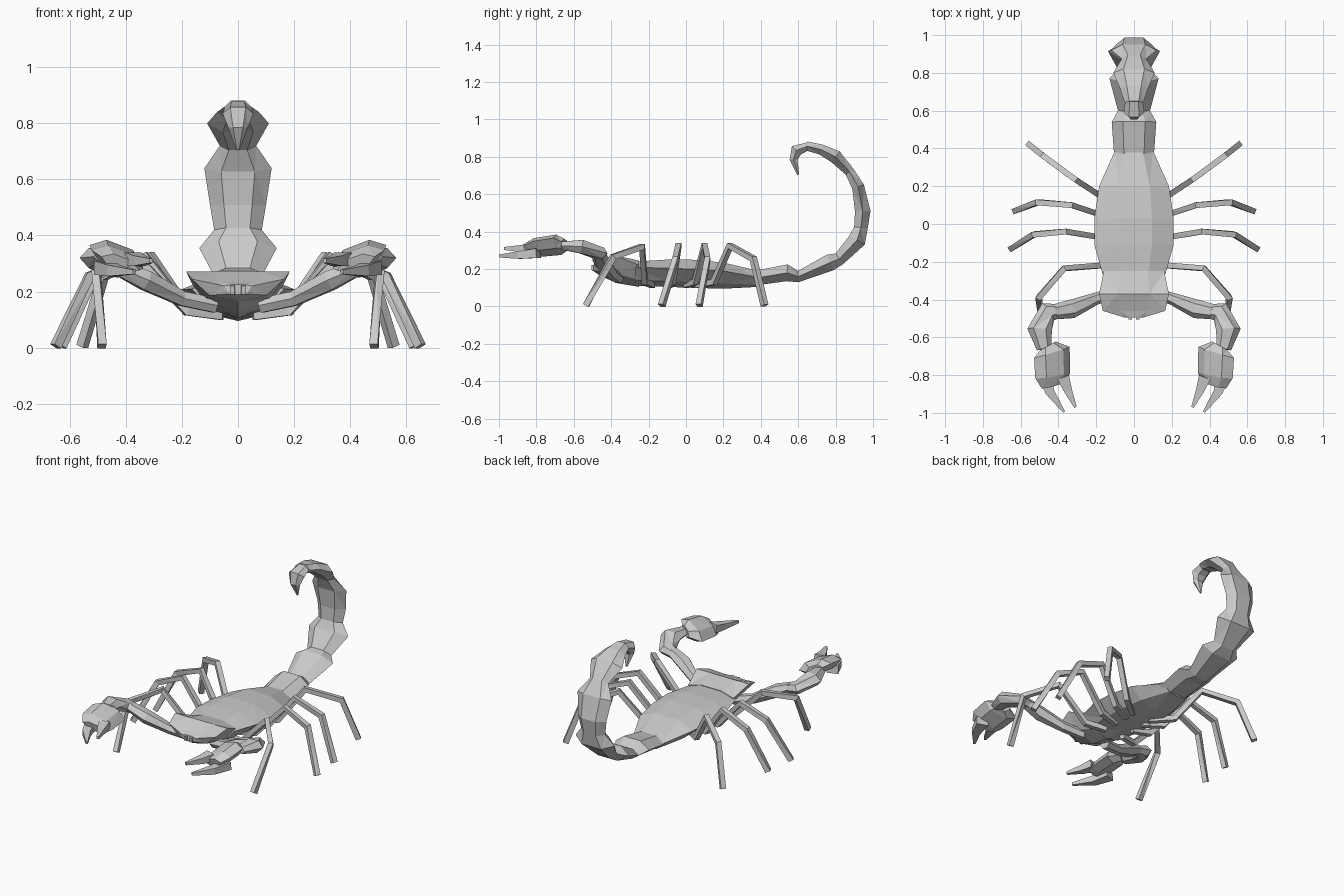
import bpy, bmesh, math
from mathutils import Vector

grey = bpy.data.materials.new("shell grey")
grey.diffuse_color = (0.6, 0.6, 0.6, 1)


def skin(name, rings):
    """Bridge equal-sized rings of points into a closed flat-shaded solid."""
    bm = bmesh.new()
    loops = [[bm.verts.new(p) for p in ring] for ring in rings]
    n = len(loops[0])
    for a, b in zip(loops, loops[1:]):
        for i in range(n):
            j = (i + 1) % n
            bm.faces.new((a[i], a[j], b[j], b[i]))
    bm.faces.new(loops[0][::-1])
    bm.faces.new(loops[-1])
    bmesh.ops.recalc_face_normals(bm, faces=bm.faces)
    bmesh.ops.triangulate(bm, faces=bm.faces)
    mesh = bpy.data.meshes.new(name)
    bm.to_mesh(mesh)
    bm.free()
    mesh.materials.append(grey)
    ob = bpy.data.objects.new(name, mesh)
    bpy.context.collection.objects.link(ob)
    return ob


def limb(name, stations, sides=6, roll=0, side_axis=None):
    """Tube through (x, y, z, half width, half height) stations."""
    pts = [Vector(s[:3]) for s in stations]
    rings = []
    for k, (p, s) in enumerate(zip(pts, stations)):
        t = Vector()
        if k > 0:
            t += (p - pts[k - 1]).normalized()
        if k < len(pts) - 1:
            t += (pts[k + 1] - p).normalized()
        t.normalize()
        side = Vector(side_axis) if side_axis else t.cross(Vector((0, 0, 1))).normalized()
        up = side.cross(t).normalized()
        side, up = (side * math.cos(roll) + up * math.sin(roll),
                    up * math.cos(roll) - side * math.sin(roll))
        start = math.pi / 4 if sides == 4 else 0
        grow = 1 / math.cos(math.pi / 4) if sides == 4 else 1
        rings.append([p + side * s[3] * grow * math.cos(start + math.tau * i / sides)
                      + up * s[4] * grow * math.sin(start + math.tau * i / sides)
                      for i in range(sides)])
    return skin(name, rings)


def pair(name, stations, sides=6, roll=0):
    """Right limb and its mirrored left twin."""
    for label, m in (("right", 1), ("left", -1)):
        limb(f"{label}_{name}", [(m * s[0], *s[1:]) for s in stations], sides, m * roll)


def shell(name, stations):
    """Body plate from (y, half width, top z, rim z, belly z) stations."""
    rings = []
    for y, w, top, rim, belly in stations:
        half = [(0.45 * w, top), (w, rim), (0.62 * w, belly * 0.6 + rim * 0.4 - 0.01)]
        right = [(x, y, z) for x, z in half]
        left = [(-x, y, z) for x, z in reversed(half)]
        rings.append(right + [(0, y, belly)] + left)
    return skin(name, rings)


# Abdomen and head plate
shell("abdomen", [
    (-0.27, 0.165, 0.24, 0.21, 0.11), (-0.11, 0.21, 0.25, 0.205, 0.105),
    (0.03, 0.21, 0.25, 0.20, 0.10), (0.20, 0.185, 0.235, 0.19, 0.095),
    (0.39, 0.10, 0.19, 0.155, 0.105)])
shell("head", [
    (-0.25, 0.16, 0.245, 0.22, 0.105), (-0.37, 0.185, 0.272, 0.272, 0.125),
    (-0.46, 0.165, 0.235, 0.245, 0.165), (-0.495, 0.05, 0.225, 0.22, 0.19)])
pair("fang", [(0.02, -0.46, 0.21, 0.012, 0.02), (0.02, -0.505, 0.205, 0.008, 0.015)], 4)

# Curled tail with pinched joints
tail = [(0.36, 0.15, 0.105, 0.045), (0.54, 0.18, 0.118, 0.052), (0.60, 0.16, 0.085, 0.035),
        (0.77, 0.235, 0.13, 0.052), (0.82, 0.255, 0.085, 0.04), (0.915, 0.355, 0.138, 0.055),
        (0.935, 0.42, 0.085, 0.042), (0.945, 0.51, 0.10, 0.048), (0.92, 0.64, 0.12, 0.038),
        (0.875, 0.72, 0.065, 0.03), (0.80, 0.80, 0.11, 0.042), (0.72, 0.84, 0.075, 0.032),
        (0.645, 0.858, 0.05, 0.028)]
limb("tail", [(0, *s) for s in tail], side_axis=(1, 0, 0))
limb("stinger", [(0, 0.66, 0.86, 0.045, 0.022), (0, 0.59, 0.835, 0.055, 0.038),
                 (0, 0.575, 0.785, 0.035, 0.024), (0, 0.60, 0.705, 0.006, 0.006)],
     side_axis=(1, 0, 0))

# Four pairs of walking legs: hip, body edge, upper knee, lower knee, foot
legs = {
    "rear_leg": [(0.06, 0.06, 0.115), (0.18, 0.15, 0.13), (0.31, 0.235, 0.325),
                 (0.48, 0.36, 0.255), (0.555, 0.42, 0.005)],
    "mid_rear_leg": [(0.06, 0.0, 0.115), (0.18, 0.05, 0.13), (0.33, 0.10, 0.325),
                     (0.51, 0.115, 0.255), (0.63, 0.07, 0.005)],
    "mid_front_leg": [(0.06, -0.09, 0.115), (0.18, -0.07, 0.13), (0.36, -0.04, 0.325),
                      (0.53, -0.055, 0.255), (0.65, -0.13, 0.005)],
    "front_leg": [(0.06, -0.18, 0.115), (0.18, -0.22, 0.13), (0.37, -0.235, 0.32),
                  (0.505, -0.39, 0.265), (0.485, -0.535, 0.005)],
}
for name, path in legs.items():
    pair(name, [(*p, 0.015, 0.016) for p in path], 4)

# Pincer arms
pair("upper_arm", [(0.08, -0.36, 0.15, 0.03, 0.03), (0.20, -0.395, 0.175, 0.032, 0.03),
                   (0.33, -0.45, 0.24, 0.05, 0.04), (0.42, -0.465, 0.28, 0.04, 0.03)])
pair("forearm", [(0.37, -0.455, 0.265, 0.03, 0.025), (0.455, -0.465, 0.285, 0.055, 0.035),
                 (0.50, -0.56, 0.32, 0.065, 0.042), (0.475, -0.66, 0.325, 0.04, 0.025)])
# Hand, tilted with its inner side high, and two fingers
pair("hand", [(0.455, -0.645, 0.33, 0.05, 0.03), (0.435, -0.68, 0.33, 0.105, 0.045),
              (0.43, -0.80, 0.315, 0.10, 0.042), (0.42, -0.85, 0.30, 0.075, 0.028)], 6, -0.35)
pair("outer_finger", [(0.48, -0.79, 0.285, 0.035, 0.025), (0.445, -0.89, 0.275, 0.024, 0.02),
                      (0.37, -0.995, 0.27, 0.006, 0.008)], 4)
pair("inner_finger", [(0.375, -0.81, 0.315, 0.032, 0.025), (0.35, -0.88, 0.31, 0.022, 0.018),
                      (0.31, -0.97, 0.31, 0.007, 0.008)], 4)
